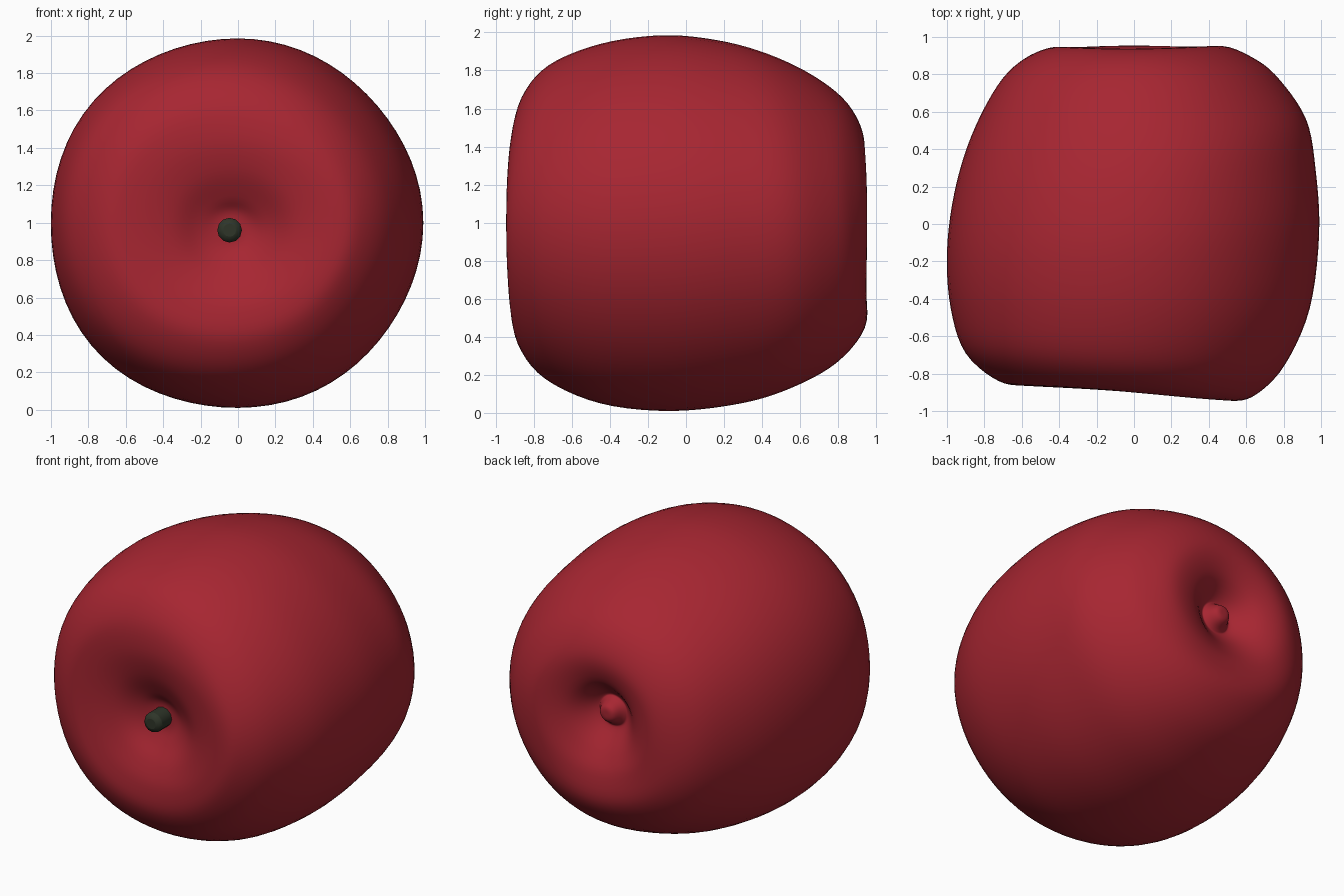
import bpy, bmesh, math
from mathutils import Vector

if "Cube" in bpy.data.objects:
    bpy.data.objects.remove(bpy.data.objects["Cube"])


def material(name, rgb):
    m = bpy.data.materials.new(name)
    m.diffuse_color = (*rgb, 1)
    m.use_nodes = True
    m.node_tree.nodes["Principled BSDF"].inputs["Base Color"].default_value = m.diffuse_color
    return m


red = material("apple red", (0.385, 0.019, 0.031))
dark_green = material("dark green", (0.028, 0.036, 0.022))

# Fruit profiles (distance from axis, y), stem end to blossom end
STEM_END = [(0, -.745), (.09, -.745)]
BLOSSOM_END = [(.125, .79), (.09, .79), (.05, .85), (0, .86)]
RIGHT = [(.19, -.80), (.34, -.90), (.53, -.945), (.66, -.91), (.81, -.75), (.94, -.45), (.99, -.05),
         (.97, .3), (.92, .56), (.78, .77), (.65, .88), (.47, .952), (.27, .91)]
LEFT = [(.19, -.77), (.34, -.83), (.55, -.86), (.72, -.84), (.90, -.69), (.98, -.45), (1.0, -.15),
        (.96, .17), (.87, .47), (.73, .74), (.59, .88), (.42, .947), (.26, .91)]
TOP = [(.17, -.80), (.31, -.87), (.48, -.90), (.67, -.86), (.83, -.72), (.94, -.45), (.985, -.13),
       (.96, .16), (.89, .42), (.77, .67), (.62, .85), (.43, .935), (.25, .90)]
BOTTOM = [(.18, -.78), (.31, -.85), (.46, -.895), (.64, -.88), (.82, -.74), (.95, -.45), (.99, -.08),
          (.95, .29), (.87, .55), (.74, .79), (.56, .94), (.38, .94), (.25, .88)]


def smooth(points, steps=5):
    """Catmull-Rom curve through the points."""
    p = [Vector(q) for q in points]
    p = [Vector((-p[1].x, p[1].y))] + p + [Vector((-p[-2].x, p[-2].y))]
    out = []
    for i in range(1, len(p) - 2):
        a, b, c, d = p[i - 1:i + 3]
        for s in range(steps):
            t = s / steps
            out.append(0.5 * (2 * b + (c - a) * t + (2 * a - 5 * b + 4 * c - d) * t * t
                              + (3 * b - a - 3 * c + d) * t ** 3))
    return out + [p[-2]]


R, T, L, B = [smooth(STEM_END + q + BLOSSOM_END) for q in (RIGHT, TOP, LEFT, BOTTOM)]


def fruit_point(i, a):
    """Blend the four profiles around the axis, with uneven shoulders."""
    c, s = math.cos(a), math.sin(a)
    q = ((R[i] + L[i] + T[i] + B[i]) / 4 + (R[i] - L[i]) / 2 * c + (T[i] - B[i]) / 2 * s
         + (R[i] + L[i] - T[i] - B[i]) / 4 * math.cos(2 * a))
    k = math.sin(2 * a) ** 2
    r = q.x * (1 + k * (.005 - .021 * c - .007 * s))
    w = max(0, 1 - q.x) ** 2
    dx, dz = (-.04, -.04) if q.y < 0 else (0, .04)
    return (r * c + dx * w, q.y, 1 + r * s + dz * w)


# Fruit body
N = 72
bm = bmesh.new()
last = len(R) - 1
rings = [[bm.verts.new(fruit_point(i, 2 * math.pi * j / N)) for j in range(N)] for i in range(1, last)]
front, back = bm.verts.new(fruit_point(0, 0)), bm.verts.new(fruit_point(last, 0))
for j in range(N):
    k = (j + 1) % N
    for u, v in zip(rings, rings[1:]):
        bm.faces.new((u[j], u[k], v[k], v[j]))
    bm.faces.new((front, rings[0][k], rings[0][j]))
    bm.faces.new((back, rings[-1][j], rings[-1][k]))
bmesh.ops.recalc_face_normals(bm, faces=bm.faces)
mesh = bpy.data.meshes.new("fruit_body")
bm.to_mesh(mesh)
bm.free()
mesh.materials.append(red)
mesh.shade_smooth()
bpy.context.collection.objects.link(bpy.data.objects.new("fruit_body", mesh))

# Short stem stub in the front hollow
bpy.ops.mesh.primitive_cylinder_add(vertices=12, radius=.066, depth=.2,
                                    location=(-.045, -.77, .96), rotation=(math.pi / 2, 0, 0))
stem = bpy.context.object
stem.name = "stem"
stem.data.materials.append(dark_green)
bev = stem.modifiers.new("rounded_end", 'BEVEL')
bev.width, bev.segments = .03, 2
bpy.ops.object.shade_smooth_by_angle(angle=math.radians(40))
